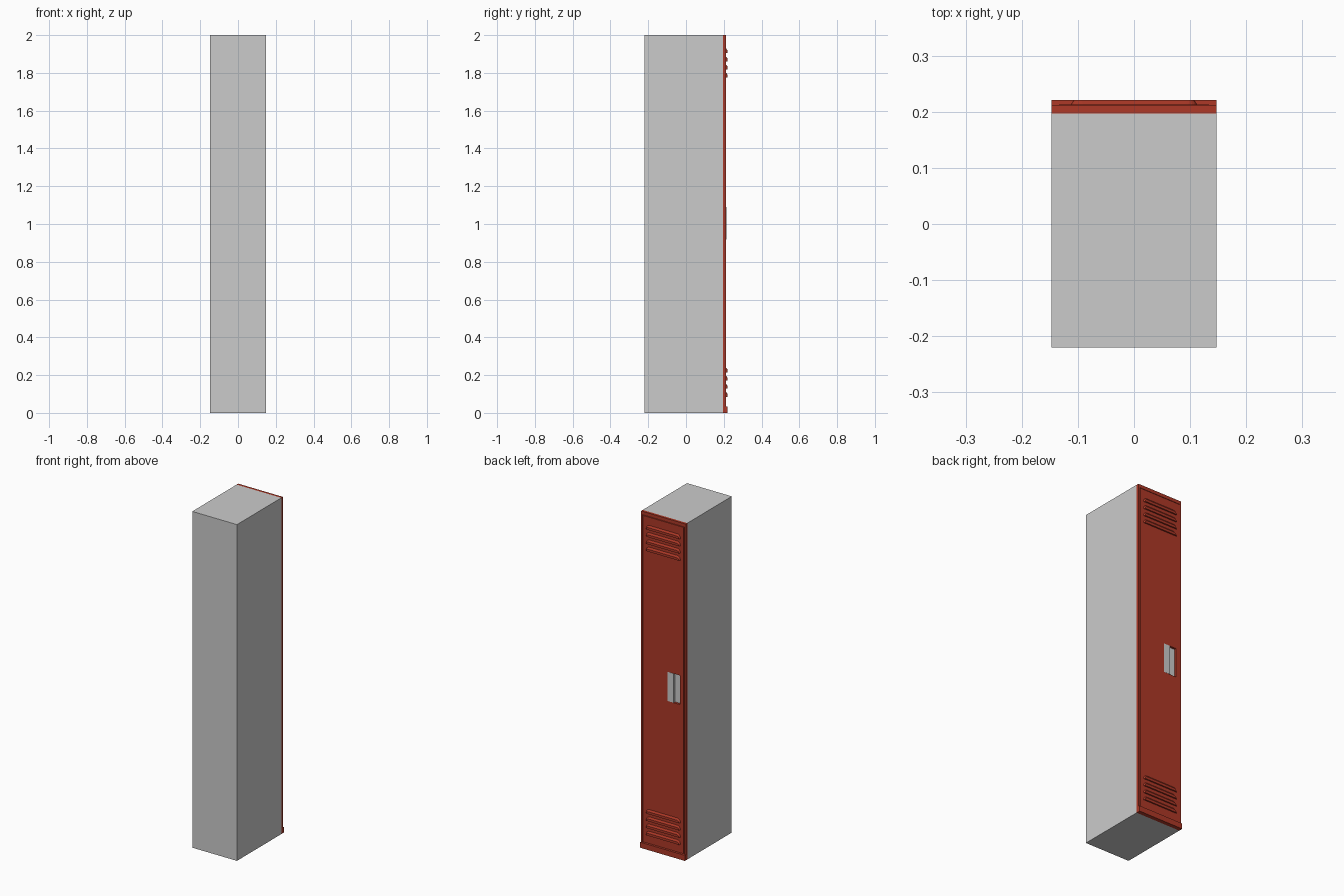
import bpy, bmesh, math

if "Cube" in bpy.data.objects:
    bpy.data.objects.remove(bpy.data.objects["Cube"])

W, BACK, SEAM, FACE, PROUD = 0.147, -0.22, 0.197, 0.213, 0.221

red = bpy.data.materials.new("red_paint")
red.diffuse_color = (0.42, 0.04, 0.02, 1)
red.use_nodes = True
red.node_tree.nodes["Principled BSDF"].inputs["Base Color"].default_value = red.diffuse_color


def finish(name, bm, mat=None):
    bmesh.ops.recalc_face_normals(bm, faces=bm.faces[:])
    me = bpy.data.meshes.new(name)
    bm.to_mesh(me)
    bm.free()
    ob = bpy.data.objects.new(name, me)
    bpy.context.collection.objects.link(ob)
    if mat:
        me.materials.append(mat)
    return ob


def box(name, x0, x1, y0, y1, z0, z1, mat=None):
    bm = bmesh.new()
    bmesh.ops.create_cube(bm, size=1)
    for v in bm.verts:
        v.co = ((x0 + x1) / 2 + v.co.x * (x1 - x0),
                (y0 + y1) / 2 + v.co.y * (y1 - y0),
                (z0 + z1) / 2 + v.co.z * (z1 - z0))
    return finish(name, bm, mat)


def louver(name, z):
    # hood with rounded upper corners, sloping out towards its lower lip
    def outline(half, height, y):
        r = height * 0.9
        arc = [(half - r + r * math.cos(a), height - r + r * math.sin(a))
               for a in (i * math.pi / 10 for i in range(6))]
        pts = [(half, 0)] + arc + [(-x, h) for x, h in reversed(arc)] + [(-half, 0)]
        return [bm.verts.new((x, y, z + h)) for x, h in pts]
    bm = bmesh.new()
    back = outline(0.114, 0.027, FACE - 0.002)
    front = outline(0.107, 0.014, PROUD)
    n = len(back)
    for i in range(n):
        bm.faces.new((back[i], back[(i + 1) % n], front[(i + 1) % n], front[i]))
    bm.faces.new(front)
    bm.faces.new(back)
    return finish(name, bm, red)


# Cabinet body
box("cabinet_body", -W, W, BACK, SEAM, 0, 2)

# Door frame around the door
box("frame_left", -W, -0.137, SEAM, FACE - 0.001, 0, 2, red)
box("frame_right", 0.137, W, SEAM, FACE - 0.001, 0, 2, red)
box("frame_top", -0.137, 0.137, SEAM, FACE - 0.001, 1.98, 2, red)
box("kick_plate", -W, W, SEAM, PROUD, 0, 0.033, red)

# Door with a thin gap to the frame and an opening for the latch
door = box("door", -0.134, 0.134, SEAM, FACE, 0.036, 1.977, red)
HX0, HX1, HM, HZ0, HZ1 = -0.111, -0.028, -0.069, 0.917, 1.09
cutter = box("latch_cutter", HX0, HX1, SEAM - 0.01, FACE + 0.02, HZ0, HZ1)
cutter.hide_render = True
cutter.hide_viewport = True
cut = door.modifiers.new("latch_opening", 'BOOLEAN')
cut.object = cutter
cut.operation = 'DIFFERENCE'
cut.solver = 'EXACT'

# Latch: flush plate beside a finger recess
box("latch_plate", HM, HX1, SEAM, FACE + 0.001, HZ0, HZ1)
box("latch_recess_back", HX0, HM, SEAM, SEAM + 0.003, HZ0, HZ1)

# Vent louvers near the top and bottom
for group, start in (("lower", 0.085), ("upper", 1.775)):
    for i in range(4):
        louver(f"{group}_louver_{i + 1}", start + i * 0.043)
